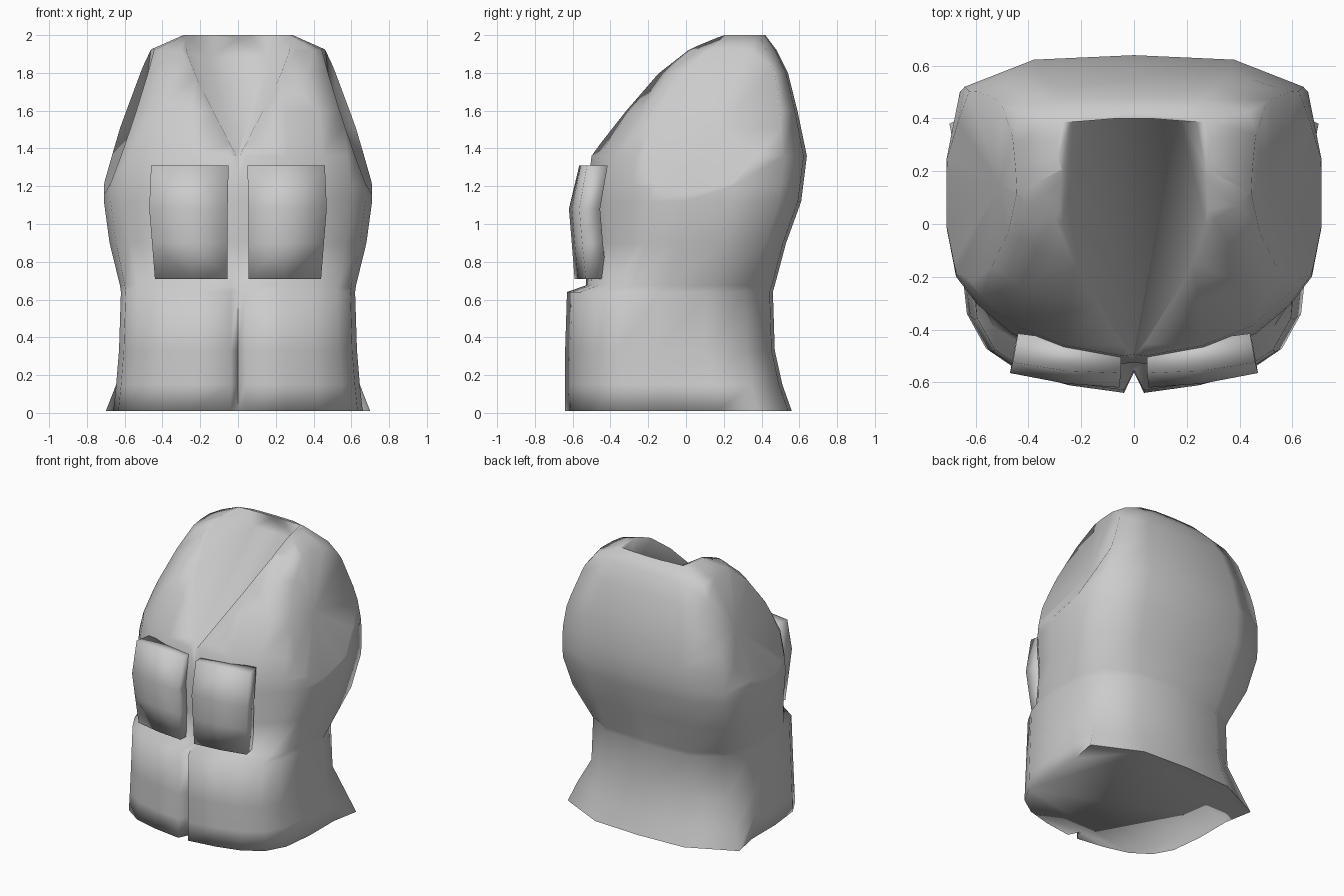
import bpy, bmesh
from mathutils import Vector

if "Cube" in bpy.data.objects:
    bpy.data.objects.remove(bpy.data.objects["Cube"])

grey = bpy.data.materials.new("light_grey_cloth")
grey.diffuse_color = (0.6, 0.6, 0.6, 1)
grey.use_nodes = True
grey.node_tree.nodes["Principled BSDF"].inputs["Base Color"].default_value = grey.diffuse_color


def make(name, bm):
    bmesh.ops.recalc_face_normals(bm, faces=bm.faces)
    me = bpy.data.meshes.new(name)
    bm.to_mesh(me)
    bm.free()
    ob = bpy.data.objects.new(name, me)
    bpy.context.collection.objects.link(ob)
    me.materials.append(grey)
    return ob


def smooth(ob, angle):
    bpy.ops.object.select_all(action='DESELECT')
    ob.select_set(True)
    bpy.context.view_layer.objects.active = ob
    bpy.ops.object.shade_smooth_by_angle(angle=angle)


# half outlines of the torso front, as fractions of half width and half depth
LOWER = [(0.06, -1), (0.38, -0.95), (0.65, -0.87), (0.85, -0.72), (0.96, -0.5), (1, -0.1),
         (1, 0.35)]
UPPER = [(0.06, -1), (0.38, -0.93), (0.65, -0.8), (0.84, -0.6), (0.95, -0.42), (1, -0.1),
         (1, 0.35)]
# torso rings: height, half width, front y, back y
RINGS = [(0.01, 0.66, -0.64, 0.56), (0.15, 0.645, -0.64, 0.51), (0.33, 0.63, -0.64, 0.47),
         (0.64, 0.62, -0.63, 0.46), (0.675, 0.625, -0.53, 0.47), (0.9, 0.68, -0.52, 0.53),
         (1.12, 0.71, -0.53, 0.61), (1.2, 0.71, -0.52, 0.62), (1.36, 0.69, -0.50, 0.64),
         (1.6, 0.66, -0.33, 0.59), (1.8, 0.57, -0.17, 0.54), (1.92, 0.47, -0.03, 0.48),
         (2.0, 0.29, 0.12, 0.42)]

bm = bmesh.new()
loops = []
for i, (z, w, f, b) in enumerate(RINGS):
    notch = -0.86 if i < 4 else -0.99          # split between the lower pockets
    if i < 2:                                  # flared hem corners
        corner = ((1.06, 0.7), (1.0, 0.71))[i]
    else:                                      # slim waist, square shoulder blades
        corner = (0.87, 0.73) if z < 0.7 else (0.93, 0.79)
    half = (LOWER if z < 0.7 else UPPER) + [corner, (0.55, 0.97)]
    pts = [(0, notch)] + half + [(0, 1)] + [(-x, y) for x, y in reversed(half)]
    c, d = (f + b) / 2, (b - f) / 2
    loops.append([bm.verts.new((u * w, c + v * d, z)) for u, v in pts])
for r0, r1 in zip(loops, loops[1:]):
    n = len(r0)
    for k in range(n):
        bm.faces.new((r0[k], r0[(k + 1) % n], r1[(k + 1) % n], r1[k]))
bm.faces.new(loops[0][::-1])
bm.faces.new(loops[-1])

# sloping armholes, closed and hollow
for s in (-1, 1):
    res = bmesh.ops.bisect_plane(
        bm, geom=bm.verts[:] + bm.edges[:] + bm.faces[:], dist=1e-5,
        plane_co=(s * 0.44, 0.1, 1.93), plane_no=Vector((s, -0.08, 0.36)).normalized(),
        clear_outer=True)
    edges = [e for e in res["geom_cut"] if isinstance(e, bmesh.types.BMEdge) and e.is_boundary]
    caps = bmesh.ops.holes_fill(bm, edges=edges, sides=0)["faces"]
    bmesh.ops.recalc_face_normals(bm, faces=bm.faces)
    big = max(caps, key=lambda fc: fc.calc_area())
    normal = big.normal.copy()
    hub = bmesh.ops.poke(bm, faces=[big])["verts"][0]
    hub.co -= normal * 0.08
vest = make("vest_body", bm)

# V-shaped neck opening
bm = bmesh.new()
bm.verts.new((0, -0.53, 1.34))
bm.verts.new((0, -0.7, 1.8))
bm.verts.new((0, 0.41, 1.98))
for s in (-1, 1):
    for p in ((0.17, 0.42, 1.87), (0.27, 0.37, 2.06), (0.31, 0.0, 2.06),
              (0.21, -0.3, 1.72), (0.31, -0.15, 1.93)):
        bm.verts.new((s * p[0], p[1], p[2]))
bmesh.ops.convex_hull(bm, input=bm.verts[:])
cutter = make("neck_cutter", bm)
cutter.hide_render = True
mod = vest.modifiers.new("neck", 'BOOLEAN')
mod.object, mod.operation, mod.solver = cutter, 'DIFFERENCE', 'EXACT'
bpy.context.view_layer.objects.active = vest
bpy.ops.object.modifier_apply(modifier=mod.name)
bpy.data.objects.remove(cutter)
smooth(vest, 1.75)

# chest pockets: height, inner x, inner front y, outer x, outer front y
POCKET = [(0.71, 0.055, -0.59, 0.44, -0.53), (0.9, 0.055, -0.605, 0.455, -0.55),
          (1.08, 0.055, -0.62, 0.47, -0.565), (1.31, 0.05, -0.565, 0.46, -0.525)]
for side, s in (("left", -1), ("right", 1)):
    bm = bmesh.new()
    loops = []
    for z, xi, yi, xo, yo in POCKET:
        xm, ym = (xi + xo) / 2, (yi + yo) / 2 - 0.012
        pts = ((xi, yi), (xm, ym), (xo, yo), (xo - 0.02, yo + 0.11), (xi, yi + 0.1))
        loops.append([bm.verts.new((s * x, y, z)) for x, y in pts])
    for r0, r1 in zip(loops, loops[1:]):
        for k in range(5):
            bm.faces.new((r0[k], r0[(k + 1) % 5], r1[(k + 1) % 5], r1[k]))
    bm.faces.new(loops[0])
    bm.faces.new(loops[-1])
    smooth(make(side + "_chest_pocket", bm), 1.75)
